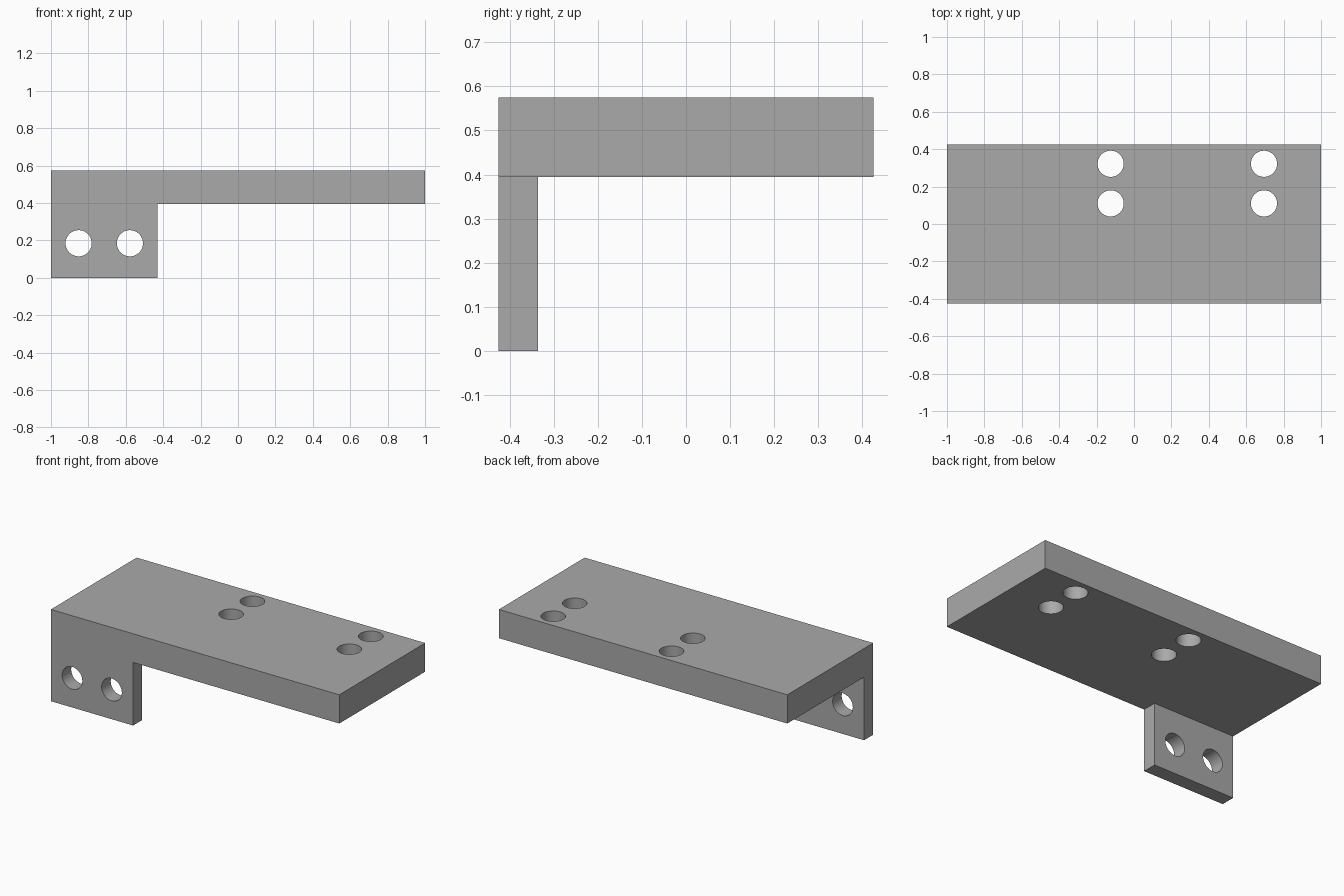
import bpy
import bmesh
from math import pi, radians
from mathutils import Matrix, Vector

default = bpy.data.objects.get("Cube")
if default:
    bpy.data.objects.remove(default, do_unlink=True)

# Overall dimensions
HALF_X, HALF_Y, TOP = 1.0, 0.425, 0.575
UNDERSIDE = 0.395      # bottom of the plate
TAB_BACK = -0.335      # rear face of the mounting tab
TAB_SIDE = -0.43       # inner end of the mounting tab
HOLE_RADIUS = 0.07

steel = bpy.data.materials.new("plain grey")
steel.use_nodes = True
grey = (0.4, 0.4, 0.4, 1)
steel.diffuse_color = grey
steel.node_tree.nodes["Principled BSDF"].inputs["Base Color"].default_value = grey


def make_object(name, bm):
    mesh = bpy.data.meshes.new(name)
    bm.to_mesh(mesh)
    bm.free()
    mesh.materials.append(steel)
    obj = bpy.data.objects.new(name, mesh)
    bpy.context.collection.objects.link(obj)
    return obj


def box(name, low, high):
    low, high = Vector(low), Vector(high)
    bm = bmesh.new()
    matrix = Matrix.Translation((low + high) / 2) @ Matrix.Diagonal((*(high - low), 1))
    bmesh.ops.create_cube(bm, size=1, matrix=matrix)
    return make_object(name, bm)


def drill(name, centre, rotation=Matrix()):
    bm = bmesh.new()
    bmesh.ops.create_cone(bm, cap_ends=True, segments=48, radius1=HOLE_RADIUS,
                          radius2=HOLE_RADIUS, depth=0.4,
                          matrix=Matrix.Translation(centre) @ rotation)
    return make_object(name, bm)


def cut(target, cutter):
    mod = target.modifiers.new("cut", 'BOOLEAN')
    mod.operation = 'DIFFERENCE'
    mod.solver = 'EXACT'
    mod.object = cutter
    bpy.context.view_layer.objects.active = target
    bpy.ops.object.modifier_apply(modifier=mod.name)
    bpy.data.objects.remove(cutter, do_unlink=True)


# Solid block, cut back to a plate with one hanging tab at the front right
bracket = box("bracket", (-HALF_X, -HALF_Y, 0), (HALF_X, HALF_Y, TOP))
cut(bracket, box("rear_cutter", (-2, TAB_BACK, -1), (2, 1, UNDERSIDE)))
cut(bracket, box("side_cutter", (TAB_SIDE, -1, -1), (2, 1, UNDERSIDE)))

# Merge coplanar faces left by the cuts
bm = bmesh.new()
bm.from_mesh(bracket.data)
bmesh.ops.dissolve_limit(bm, angle_limit=radians(1), verts=bm.verts, edges=bm.edges)
bm.to_mesh(bracket.data)
bm.free()

# Vertical holes through the plate
for x in (-0.125, 0.695):
    for y in (0.11, 0.322):
        cut(bracket, drill("plate_drill", (x, y, (UNDERSIDE + TOP) / 2)))

# Horizontal holes through the tab
for x in (-0.852, -0.578):
    cut(bracket, drill("tab_drill", (x, (TAB_BACK - HALF_Y) / 2, 0.185),
                       Matrix.Rotation(pi / 2, 4, 'X')))

# Smooth hole walls, sharp edges elsewhere
bpy.ops.object.select_all(action='DESELECT')
bracket.select_set(True)
bpy.context.view_layer.objects.active = bracket
bpy.ops.object.shade_smooth_by_angle(angle=radians(30))
